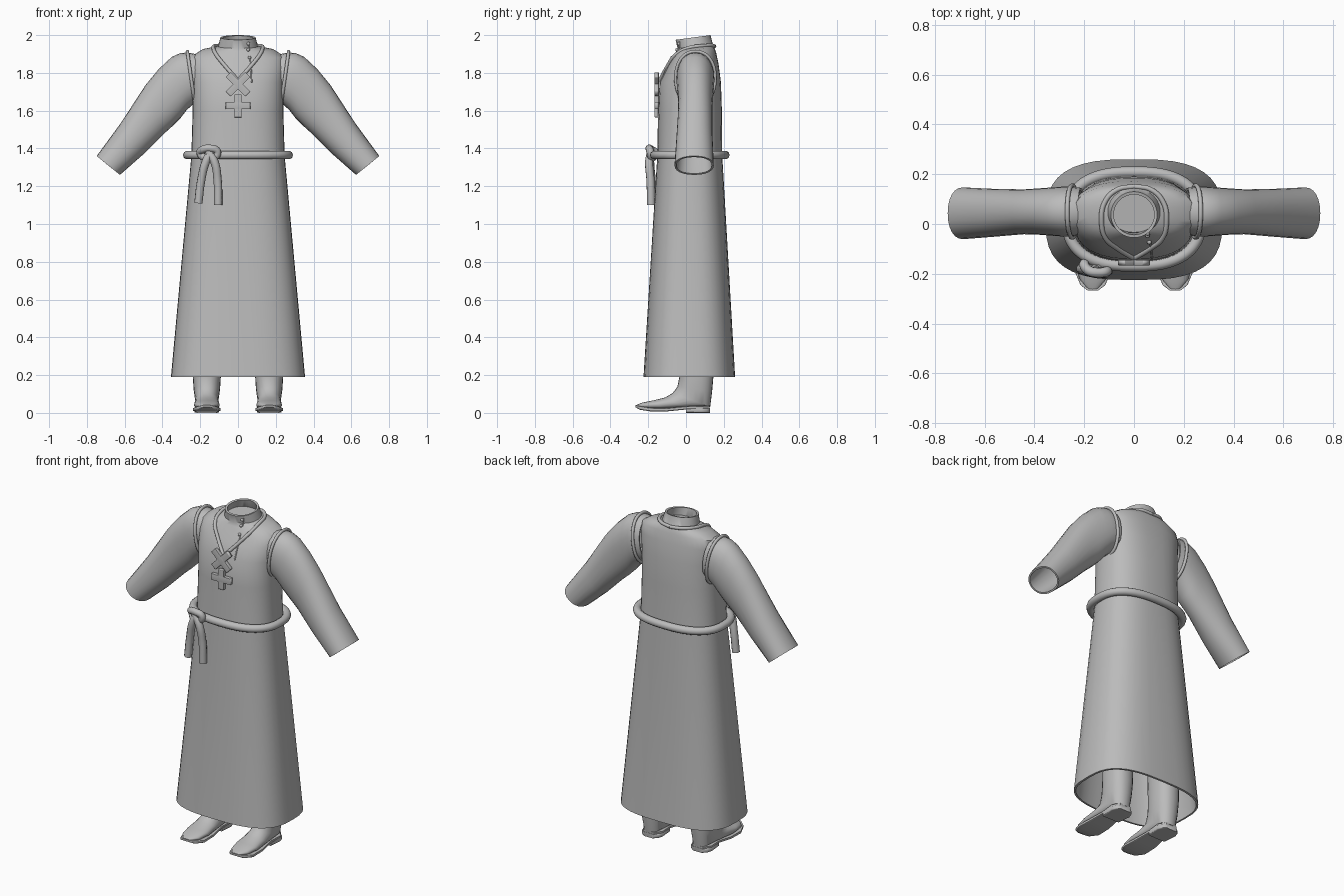
import bpy, bmesh
from math import sin, cos, pi, radians, copysign
from mathutils import Vector
from mathutils.bvhtree import BVHTree

cube = bpy.data.objects.get("Cube")
if cube:
    bpy.data.objects.remove(cube, do_unlink=True)

cloth = bpy.data.materials.new("plain_grey")
cloth.use_nodes = True
GREY = (0.5, 0.5, 0.5, 1)
cloth.diffuse_color = GREY
cloth.node_tree.nodes["Principled BSDF"].inputs["Base Color"].default_value = GREY
parts = []


def register(name, data):
    obj = bpy.data.objects.new(name, data)
    data.materials.append(cloth)
    bpy.context.collection.objects.link(obj)
    parts.append(obj)
    return obj


def span(a, b, side, n=2.0):
    """Cross-section stretched between two opposite points, with a half width."""
    a, b = Vector(a), Vector(b)
    return (a + b) / 2, (a - b) / 2, Vector(side), n


def section_points(section, count):
    c, u, v, n = section
    power = lambda w: copysign(abs(w) ** (2 / n), w)
    angles = [2 * pi * i / count for i in range(count)]
    return [c + u * power(cos(t)) + v * power(sin(t)) for t in angles]


def loft(name, sections, count=24, caps=True, wall=0):
    bm = bmesh.new()
    rings = [[bm.verts.new(p) for p in section_points(s, count)] for s in sections]
    for low, high in zip(rings, rings[1:]):
        for i in range(count):
            j = (i + 1) % count
            bm.faces.new((low[i], low[j], high[j], high[i]))
    if caps:
        bm.faces.new(rings[0])
        bm.faces.new(rings[-1])
    bmesh.ops.recalc_face_normals(bm, faces=bm.faces)
    mesh = bpy.data.meshes.new(name)
    bm.to_mesh(mesh)
    bm.free()
    obj = register(name, mesh)
    if wall:
        mod = obj.modifiers.new("wall", "SOLIDIFY")
        mod.thickness, mod.offset = wall, -1
    return obj


def tube(name, points, radius, cyclic=False):
    curve = bpy.data.curves.new(name, "CURVE")
    curve.dimensions = "3D"
    curve.bevel_depth, curve.bevel_resolution = radius, 3
    curve.resolution_u, curve.use_fill_caps = 5, True
    spline = curve.splines.new("BEZIER")
    spline.bezier_points.add(len(points) - 1)
    for bp, p in zip(spline.bezier_points, points):
        bp.co = p
        bp.handle_left_type = bp.handle_right_type = "AUTO"
    spline.use_cyclic_u = cyclic
    return register(name, curve)


def box(name, centre, size, turn=0):
    bm = bmesh.new()
    bmesh.ops.create_cube(bm, size=1)
    mesh = bpy.data.meshes.new(name)
    bm.to_mesh(mesh)
    bm.free()
    obj = register(name, mesh)
    obj.location, obj.scale, obj.rotation_euler.y = centre, size, turn
    mod = obj.modifiers.new("soft_edges", "BEVEL")
    mod.width, mod.segments = 0.05, 2


# Robe: back y, back z, front y, front z, half width, squareness
robe_rows = [
    (.26, .19, -.225, .19, .355, 2.9),
    (.192, 1.36, -.152, 1.36, .247, 2.5),
    (.19, 1.6, -.148, 1.6, .24, 2.5),
    (.185, 1.75, -.14, 1.75, .243, 2.5),
    (.172, 1.85, -.1, 1.83, .25, 2.5),
    (.16, 1.905, -.075, 1.875, .24, 2.5),
    (.15, 1.935, -.055, 1.91, .19, 2.3),
    (.142, 1.95, -.045, 1.93, .105, 2.1),
    (.13, 2.0, -.055, 1.975, .093, 2),
]
robe = loft("robe", [span((0, yb, zb), (0, yf, zf), (hx, 0, 0), n)
                     for yb, zb, yf, zf, hx, n in robe_rows], 40, False, .012)
surface = BVHTree.FromPolygons([v.co.copy() for v in robe.data.vertices],
                               [tuple(p.vertices) for p in robe.data.polygons])


def on_robe(p, lift):
    near, normal, _, _ = surface.find_nearest(Vector(p))
    outward = normal if normal.dot(near - Vector((0, .03, near.z - .05))) > 0 else -normal
    return near + outward * lift


# Shallow cone closing the inside of the neck
loft("neck_lining", [span((0, .135, 1.95), (0, -.04, 1.93), (.1, 0, 0)),
                     span((0, .052, 1.89), (0, .048, 1.89), (.002, 0, 0))], 16)

# Sleeves: top x, top z, bottom x, bottom z, half depth, centre y
sleeve_rows = [
    (.225, 1.9, .2, 1.66, .095, .05),
    (.265, 1.908, .235, 1.635, .1, .05),
    (.305, 1.905, .27, 1.605, .1, .05),
    (.35, 1.885, .305, 1.56, .097, .05),
    (.42, 1.82, .345, 1.52, .093, .05),
    (.49, 1.735, .395, 1.475, .09, .049),
    (.62, 1.535, .5, 1.37, .096, .045),
    (.748, 1.36, .625, 1.26, .104, .043),
]
for s, side in ((1, "left"), (-1, "right")):
    loft(side + "_sleeve", [span((s * tx, y, tz), (s * bx, y, bz), (0, d, 0), 2.2)
                            for tx, tz, bx, bz, d, y in sleeve_rows], 24, False, .01)
    seam = span((s * .268, .05, 1.913), (s * .228, .05, 1.632), (0, .104, 0), 2.2)
    tube(side + "_armhole_seam", section_points(seam, 20), .009, True)

    # Neckline piping from the nape down to the point of the V
    path = [(0, .16, 1.945), (.07, .14, 1.95), (.12, .085, 1.95), (.132, .01, 1.94),
            (.115, -.055, 1.895), (.07, -.1, 1.84), (0, -.15, 1.765)]
    tube(side + "_neckline_piping", [on_robe((s * x, y, z), .003) for x, y, z in path], .01)

    # Boot: front y, front z, back y, back z, half width
    boot_rows = [(-.04, .45, .15, .45, .078), (-.035, .19, .145, .19, .074),
                 (-.045, .14, .138, .11, .07), (-.07, .105, .128, .03, .062),
                 (-.11, .082, .0, .025, .064), (-.17, .067, -.12, .018, .068),
                 (-.23, .055, -.2, .02, .056), (-.262, .042, -.26, .025, .02)]
    x = s * .165
    loft(side + "_boot", [span((x, yf, zf), (x, yb, zb), (w, 0, 0), 2.3)
                          for yf, zf, yb, zb, w in boot_rows])

    # Sole and heel: y, top z, bottom z, half width
    sole_rows = [(-.268, .042, .03, .02), (-.245, .036, .017, .05), (-.19, .028, .008, .073),
                 (-.1, .026, .008, .07), (0, .035, .018, .057), (.08, .038, .02, .064),
                 (.125, .038, .02, .036)]
    heel_rows = [(0, .026, 0, .058), (.08, .026, 0, .066), (.11, .026, 0, .055),
                 (.127, .026, 0, .034)]
    for part, rows in (("_sole", sole_rows), ("_heel", heel_rows)):
        loft(side + part, [span((x, y, a), (x, y, b), (w, 0, 0), 7) for y, a, b, w in rows])

# Rope belt with a loop knot and two hanging tails
belt = span((0, .208, 1.365), (0, -.168, 1.365), (.268, 0, 0), 2.5)
tube("belt", section_points(belt, 28), .023, True)
knot = [(-.2, -.16, 1.375), (-.185, -.185, 1.395), (-.145, -.195, 1.4),
        (-.11, -.19, 1.385), (-.12, -.185, 1.355), (-.17, -.18, 1.35)]
tube("belt_knot", knot, .02, True)
tube("outer_tail", [(-.14, -.185, 1.385), (-.17, -.19, 1.33), (-.195, -.182, 1.23),
                    (-.21, -.18, 1.11)], .022)
tube("inner_tail", [(-.16, -.185, 1.385), (-.125, -.195, 1.33), (-.108, -.188, 1.23),
                    (-.105, -.185, 1.1)], .022)

# Crossed lacing and the upright cross below it
for name, z, length, turn in (("lace_rising", 1.74, .145, 45), ("lace_falling", 1.74, .145, -45),
                              ("cross_bar", 1.627, .13, 0), ("cross_post", 1.625, .12, 90)):
    box(name, (0, -.155, z), (length, .022, .038), radians(turn))

# Offset placket seam with buttons
placket = [(.055, -.03, 1.965), (.06, -.04, 1.925), (.068, -.1, 1.86), (.074, -.15, 1.75)]
tube("placket_seam", [on_robe(p, 0) for p in placket], .004)
for i, (x, y, z) in enumerate([(.05, -.03, 1.955), (.055, -.05, 1.925), (.062, -.08, 1.885)]):
    bm = bmesh.new()
    bmesh.ops.create_uvsphere(bm, u_segments=12, v_segments=8, radius=.009)
    mesh = bpy.data.meshes.new("button")
    bm.to_mesh(mesh)
    bm.free()
    register(f"button_{i + 1}", mesh).location = on_robe((x, y, z), .003)

# Turn everything into finished meshes with smooth surfaces and crisp edges
bpy.ops.object.select_all(action="DESELECT")
for obj in parts:
    obj.select_set(True)
bpy.context.view_layer.objects.active = robe
bpy.ops.object.convert(target="MESH")
bpy.ops.object.shade_smooth_by_angle(angle=radians(40))
